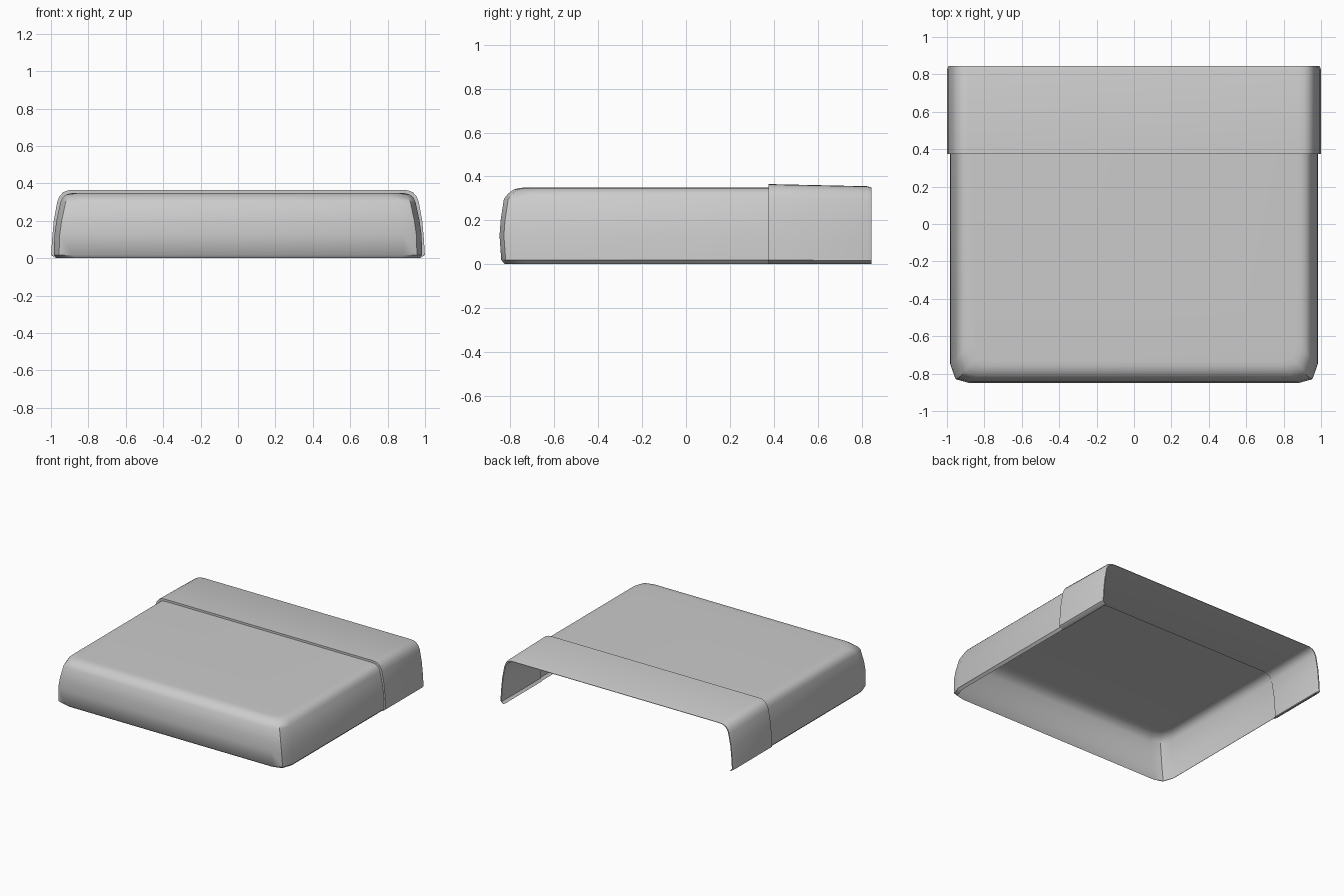
import bpy, bmesh

if "Cube" in bpy.data.objects:
    bpy.data.objects.remove(bpy.data.objects["Cube"])

SEAM, BACK = 0.375, 0.845


def make_object(name, bm, angle=0.7):
    bmesh.ops.recalc_face_normals(bm, faces=bm.faces)
    mesh = bpy.data.meshes.new(name)
    bm.to_mesh(mesh)
    bm.free()
    ob = bpy.data.objects.new(name, mesh)
    bpy.context.collection.objects.link(ob)
    bpy.ops.object.select_all(action='DESELECT')
    ob.select_set(True)
    bpy.context.view_layer.objects.active = ob
    bpy.ops.object.shade_smooth_by_angle(angle=angle)
    return ob


def bridge(bm, a, b):
    for i in range(len(a) - 1):
        bm.faces.new((a[i], a[i + 1], b[i + 1], b[i]))


# Blanket body: open sheet, rows of (half width, front y, height)
rows = [(0.968, -0.825, 0.0), (0.985, -0.842, 0.018), (0.981, -0.85, 0.13),
        (0.971, -0.845, 0.2), (0.95, -0.83, 0.297), (0.939, -0.81, 0.322),
        (0.92, -0.785, 0.34), (0.895, -0.76, 0.347), (0.87, -0.735, 0.349)]
bm = bmesh.new()
loops = []
for x, y, z in rows:
    half = [(x, SEAM + 0.01), (x, y + 0.10), (x - 0.028, y + 0.02), (x - 0.10, y)]
    plan = half + [(-px, py) for px, py in reversed(half)]
    loops.append([bm.verts.new((px, py, z)) for px, py in plan])
for a, b in zip(loops, loops[1:]):
    bridge(bm, a, b)
bm.faces.new(loops[-1])
make_object("blanket", bm)

# Folded-over band: a thick arch lofted along y
outer = [(0.975, 0.0), (0.999, 0.018), (0.994, 0.1), (0.985, 0.2), (0.967, 0.3),
         (0.955, 0.33), (0.935, 0.353), (0.91, 0.363), (0.88, 0.365)]
inner = [(0.962, 0.0), (0.977, 0.018), (0.973, 0.1), (0.963, 0.2), (0.943, 0.297),
         (0.932, 0.318), (0.914, 0.334), (0.89, 0.342), (0.865, 0.343)]


def arch(bm, y, mix, drop=0.0):
    pts = []
    for (xo, zo), (xi, zi) in zip(outer, inner):
        x = xo + (xi - xo) * mix
        z = zo + (zi - zo) * mix
        pts.append((x, z * (1 - drop / 0.365)))
    pts += [(-x, z) for x, z in reversed(pts)]
    return [bm.verts.new((x, y, z)) for x, z in pts]


bm = bmesh.new()
# (y, 0 outer to 1 inner, lowering of the top)
sections = [(SEAM, 0, 0), (BACK - 0.018, 0, 0.01), (BACK, 0.3, 0.009),
            (BACK, 0.7, 0.004), (BACK - 0.018, 1, 0), (SEAM, 1, 0)]
rings = [arch(bm, *s) for s in sections]
for a, b in zip(rings, rings[1:] + rings[:1]):
    bridge(bm, a, b)
# Hems closing both lower ends
for end in (0, -1):
    bm.faces.new([r[end] for r in rings])
make_object("folded_band", bm)
